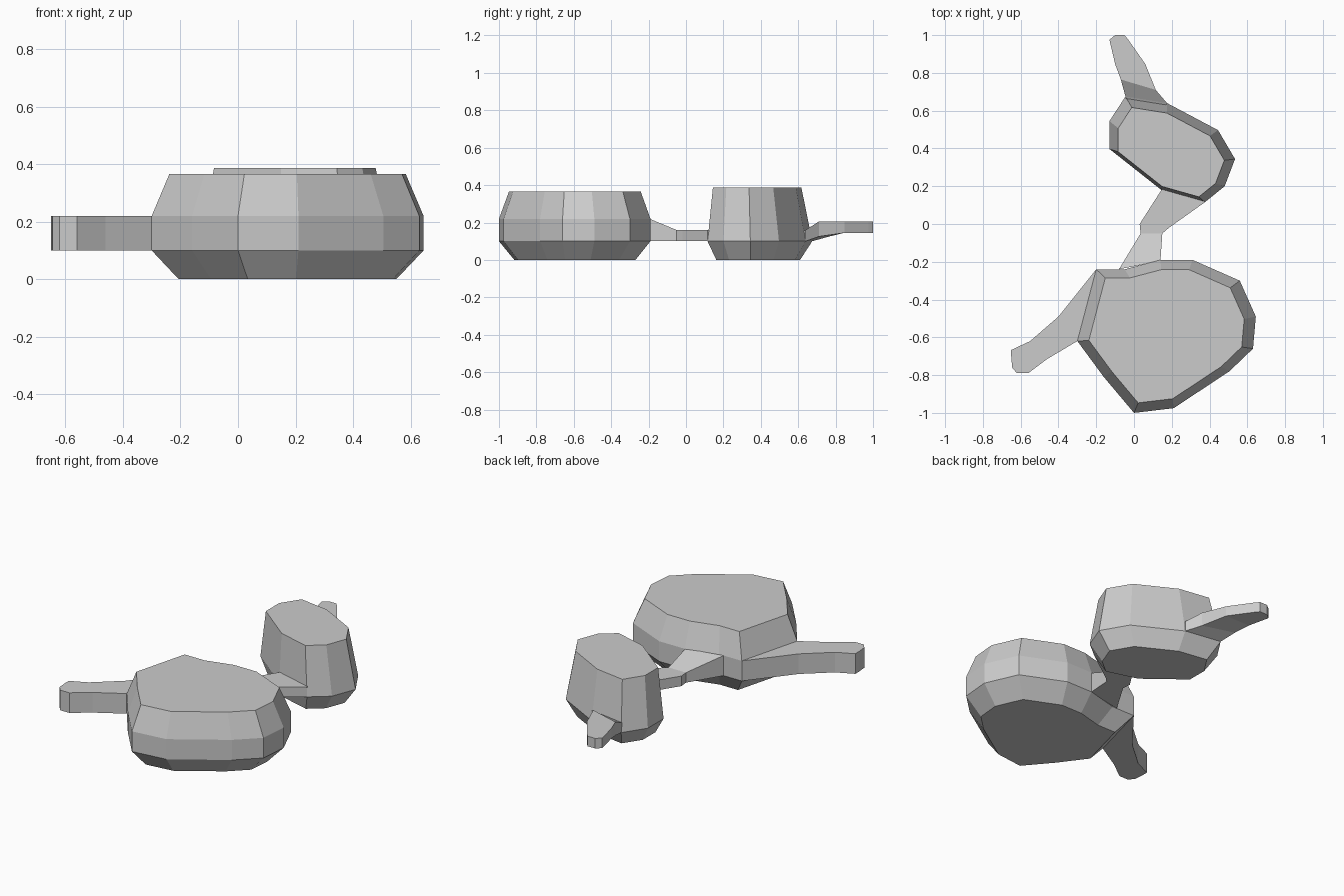
import bpy


def make_object(name, verts, faces):
    mesh = bpy.data.meshes.new(name)
    mesh.from_pydata(verts, [], faces)
    mesh.validate()
    mesh.update()
    obj = bpy.data.objects.new(name, mesh)
    bpy.context.collection.objects.link(obj)
    return obj


def make_body(name, outline, rings):
    """Stack scaled copies of a clockwise outline; rings = (z, scale, centre)."""
    n = len(outline)
    verts = [(cx + (x - cx) * s, cy + (y - cy) * s, z)
             for z, s, (cx, cy) in rings for x, y in outline]
    faces = [tuple(range(n)), tuple(reversed(range(len(verts) - n, len(verts))))]
    for r in range(len(rings) - 1):
        for i in range(n):
            j = (i + 1) % n
            a, b = r * n, (r + 1) * n
            faces.append((a + j, a + i, b + i, b + j))
    return make_object(name, verts, faces)


def make_arm(name, sections):
    """Box strip; each section = (left xy, right xy, bottom z, top z) seen along its path."""
    verts = []
    for left, right, lo, hi in sections:
        verts += [(*left, lo), (*right, lo), (*right, hi), (*left, hi)]
    faces = []
    for s in range(len(sections) - 1):
        a, b = s * 4, s * 4 + 4
        for i in range(4):
            j = (i + 1) % 4
            faces.append((a + i, a + j, b + j, b + i))
    e = len(verts) - 4
    faces.append((e, e + 1, e + 2, e + 3))
    return make_object(name, verts, faces)


# Large faceted body
large = [(-0.20, -0.24), (-0.05, -0.24), (0.14, -0.19), (0.31, -0.19), (0.56, -0.30),
         (0.645, -0.49), (0.63, -0.66), (0.505, -0.78), (0.21, -0.975), (0.0, -1.0),
         (-0.16, -0.81), (-0.30, -0.62)]
lc = (0.17, -0.59)
make_body("large_body", large,
          [(0, 0.8, lc), (0.10, 1, lc), (0.22, 1, lc), (0.365, 0.87, lc)])

# Small faceted body
small = [(-0.045, 0.675), (0.175, 0.64), (0.445, 0.497), (0.535, 0.344), (0.48, 0.20),
         (0.375, 0.115), (0.145, 0.18), (-0.13, 0.397), (-0.13, 0.545)]
make_body("small_body", small,
          [(0, 0.8, (0.17, 0.35)), (0.10, 1, (0.17, 0.30)), (0.387, 0.845, (0.17, 0.30))])

# Side arm of the large body
make_arm("side_arm", [
    ((-0.30, -0.62), (-0.20, -0.24), 0.10, 0.22),
    ((-0.46, -0.715), (-0.40, -0.49), 0.10, 0.22),
    ((-0.56, -0.79), (-0.55, -0.62), 0.10, 0.22),
    ((-0.62, -0.79), (-0.65, -0.667), 0.10, 0.22),
    ((-0.645, -0.76), (-0.65, -0.70), 0.10, 0.22)])

# Bridge between the bodies
make_arm("bridge", [
    ((-0.08, -0.24), (0.14, -0.195), 0.10, 0.22),
    ((0.035, -0.05), (0.15, -0.05), 0.10, 0.16),
    ((0.03, 0.0), (0.185, -0.02), 0.10, 0.16),
    ((0.145, 0.18), (0.375, 0.115), 0.10, 0.16),
    ((0.15, 0.195), (0.365, 0.135), 0.10, 0.16)])

# Rear arm of the small body
make_arm("rear_arm", [
    ((-0.04, 0.655), (0.165, 0.62), 0.10, 0.15),
    ((-0.045, 0.675), (0.175, 0.64), 0.10, 0.16),
    ((-0.07, 0.765), (0.115, 0.71), 0.125, 0.205),
    ((-0.10, 0.847), (0.06, 0.847), 0.145, 0.205),
    ((-0.13, 0.975), (-0.03, 0.975), 0.145, 0.205),
    ((-0.10, 1.0), (-0.05, 1.0), 0.145, 0.205)])
